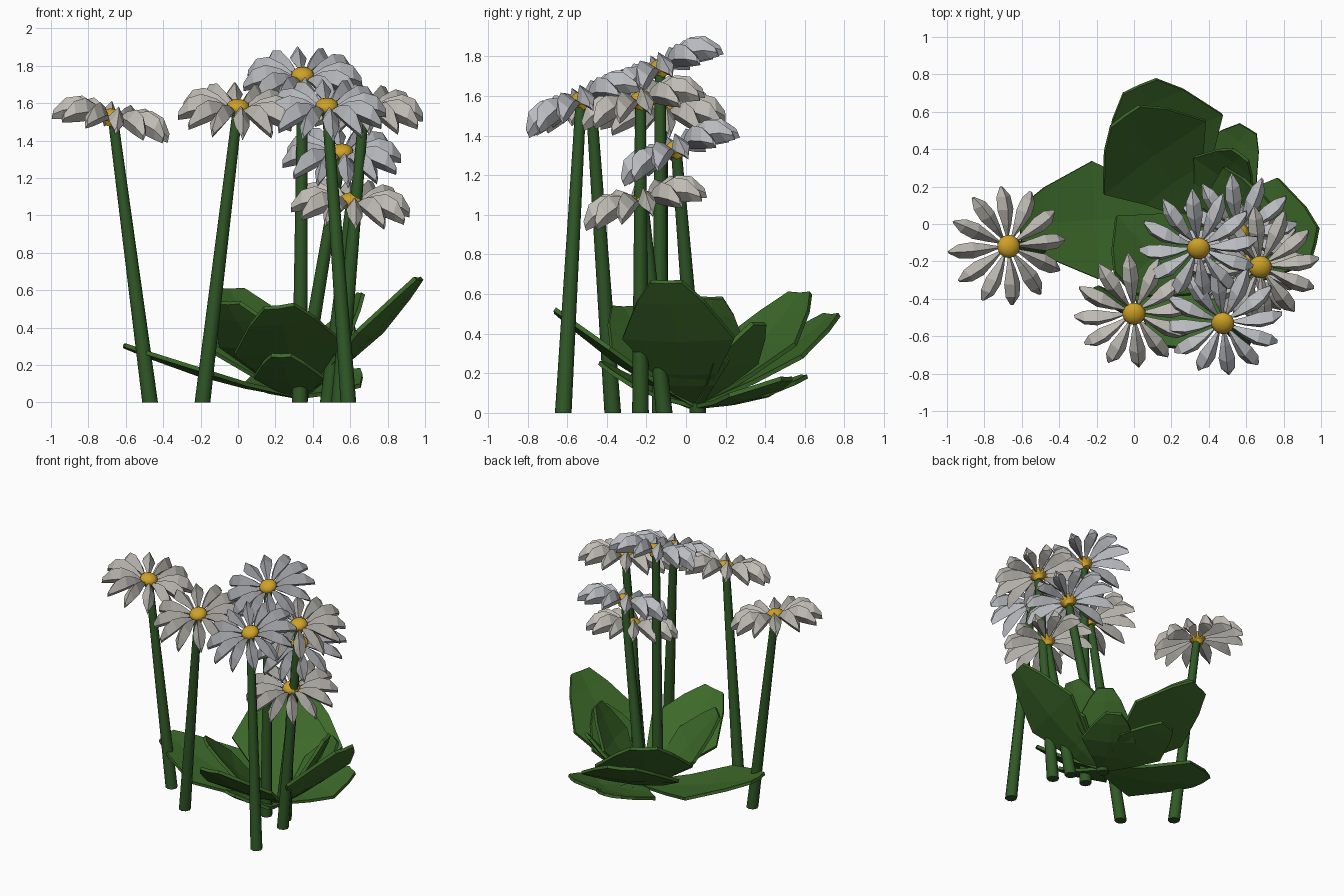
import bpy, bmesh, math
from mathutils import Vector, Matrix

if "Cube" in bpy.data.objects:
    bpy.data.objects.remove(bpy.data.objects["Cube"])


def material(name, rgb):
    m = bpy.data.materials.new(name)
    m.diffuse_color = (*rgb, 1)
    m.use_nodes = True
    m.node_tree.nodes["Principled BSDF"].inputs["Base Color"].default_value = m.diffuse_color
    return m


STEM = material("stem_green", (0.03, 0.10, 0.02))
LEAF = material("leaf_green", (0.045, 0.14, 0.022))
WARM = material("warm_white", (0.52, 0.50, 0.46))
COOL = material("cool_white", (0.49, 0.50, 0.53))
GOLD = material("yellow", (0.62, 0.36, 0.02))


def finish(name, bm, mat, smooth=None):
    bmesh.ops.recalc_face_normals(bm, faces=bm.faces)
    me = bpy.data.meshes.new(name)
    bm.to_mesh(me)
    bm.free()
    ob = bpy.data.objects.new(name, me)
    bpy.context.collection.objects.link(ob)
    me.materials.append(mat)
    if smooth:
        bpy.ops.object.select_all(action='DESELECT')
        ob.select_set(True)
        bpy.context.view_layer.objects.active = ob
        bpy.ops.object.shade_smooth_by_angle(angle=math.radians(smooth))
    return ob


def loft(bm, rings):
    """Skin closed rings of points and cap both ends."""
    vs = [[bm.verts.new(p) for p in r] for r in rings]
    n = len(vs[0])
    for a, b in zip(vs, vs[1:]):
        for i in range(n):
            j = (i + 1) % n
            bm.faces.new((a[i], a[j], b[j], b[i]))
    bm.faces.new(vs[0])
    bm.faces.new(vs[-1])


def stem(name, foot, head):
    rings = []
    for c, r in ((foot, 0.042), (head, 0.027)):
        rings.append([Vector(c) + Vector((r * math.cos(k * math.pi / 4),
                      r * math.sin(k * math.pi / 4), 0)) for k in range(8)])
    bm = bmesh.new()
    loft(bm, rings)
    finish(name, bm, STEM, 60)


# petal sections: radius, ridge height, edge height, keel height, half width
PETAL = ((0.045, -0.005, -0.012, -0.02, 0.005), (0.12, 0.045, 0.005, -0.038, 0.025),
         (0.20, 0.070, 0.003, -0.058, 0.044), (0.27, 0.045, -0.018, -0.072, 0.038),
         (0.318, -0.030, -0.055, -0.08, 0.008))


def flower(name, centre, tilt_x, tilt_y, mat):
    place = (Matrix.Translation(centre) @ Matrix.Rotation(math.radians(tilt_y), 4, 'Y')
             @ Matrix.Rotation(math.radians(tilt_x), 4, 'X'))
    bm = bmesh.new()
    for k in range(12):
        turn = place @ Matrix.Rotation(k * math.tau / 12 + math.radians(6), 4, 'Z')
        rings = []
        for r, top, edge, keel, w in PETAL:
            ring = ((r, -w, edge), (r, 0, top), (r, w, edge), (r, 0, keel))
            rings.append([turn @ Vector(p) for p in ring])
        loft(bm, rings)
    finish(name + "_petals", bm, mat)
    # domed centre with a small cone below it
    bm = bmesh.new()
    bmesh.ops.create_uvsphere(bm, u_segments=14, v_segments=8, radius=0.062,
                              matrix=place @ Matrix.Diagonal((1, 1, 0.65, 1)))
    bmesh.ops.create_cone(bm, cap_ends=True, segments=10, radius1=0.028, radius2=0.056,
                          depth=0.05, matrix=place @ Matrix.Translation((0, 0, -0.03)))
    finish(name + "_centre", bm, GOLD, 40)


# flowers: foot x,y / head x,y,z / tilt x,y / petal colour
FLOWERS = (
    ((-0.47, -0.13), (-0.67, -0.12, 1.53), 3, 12, WARM),
    ((-0.19, -0.37), (0.00, -0.48, 1.58), 19, 3, WARM),
    ((0.33, -0.13), (0.345, -0.13, 1.75), 25, 0, COOL),
    ((0.59, -0.62), (0.475, -0.53, 1.585), 23, 0, COOL),
    ((0.54, -0.23), (0.675, -0.23, 1.585), 15, 3, WARM),
    ((0.33, 0.06), (0.555, -0.05, 1.34), 23, 0, COOL),
    ((0.48, -0.11), (0.605, -0.22, 1.08), 15, 4, WARM),
)
for i, (foot, head, tx, ty, mat) in enumerate(FLOWERS, 1):
    stem(f"stem_{i}", (*foot, 0), head)
    flower(f"flower_{i}", head, tx, ty, mat)

# leaf sections: distance along, half width factor
OUTLINE = ((0, 0.06), (0.3, 0.28), (0.57, 0.5), (0.85, 0.30), (1.0, 0.14))
BASE = Vector((0.33, 0.05, 0.03))


def leaf(name, tip, width, roll=0):
    axis = Vector(tip) - BASE
    side = axis.cross(Vector((0, 0, 1))).normalized()
    side = Matrix.Rotation(math.radians(roll), 3, axis) @ side
    up = side.cross(axis).normalized()
    rings = []
    for t, f in OUTLINE:
        c = BASE + axis * t - up * 0.035 * math.sin(math.pi * t)
        w = side * width * f
        lift = up * width * f * 0.07
        th = up * 0.011
        rings.append([c - w + lift + th, c + th, c + w + lift + th,
                      c + w + lift - th, c - th, c - w + lift - th])
    bm = bmesh.new()
    loft(bm, rings)
    finish(name, bm, LEAF)


# leaves: tip position, full width, roll about the leaf's length
LEAVES = (
    ((-0.61, 0.00, 0.30), 0.63, 0),
    ((-0.05, 0.58, 0.60), 0.67, 0),
    ((0.03, 0.74, 0.49), 0.69, 0),
    ((0.61, 0.51, 0.17), 0.38, 0),
    ((0.57, 0.37, 0.45), 0.38, 0),
    ((0.66, 0.13, 0.58), 0.42, 0),
    ((0.97, -0.10, 0.66), 0.58, 0),
    ((0.76, -0.04, 0.47), 0.46, 0),
    ((0.22, -0.66, 0.51), 0.58, 8),
    ((0.23, -0.43, 0.25), 0.38, 0),
    ((-0.05, -0.32, 0.53), 0.58, 0),
    ((0.20, 0.60, 0.18), 0.45, 0),
)
for i, (tip, width, roll) in enumerate(LEAVES, 1):
    leaf(f"leaf_{i}", tip, width, roll)
